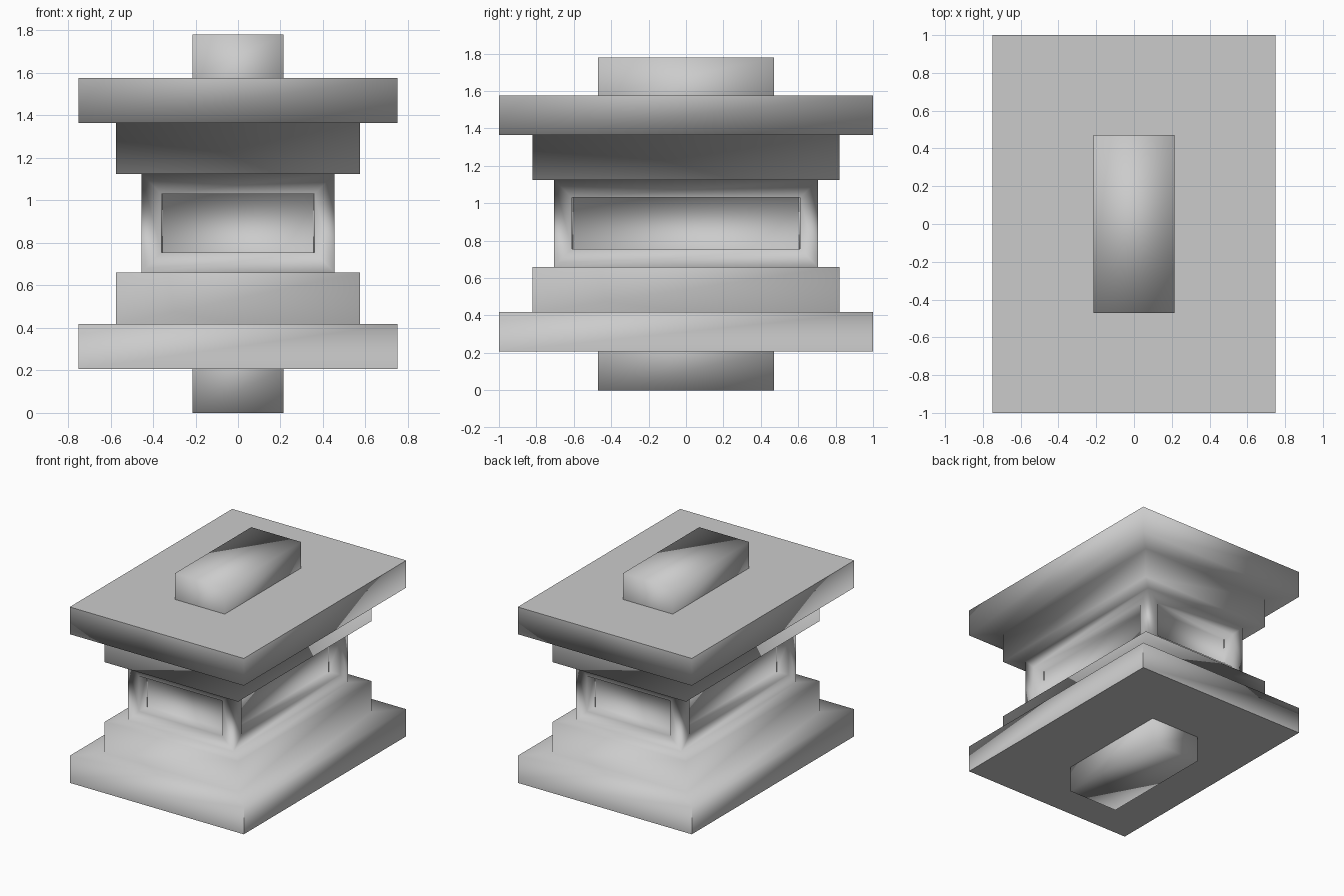
import bpy, bmesh

if "Cube" in bpy.data.objects:
    bpy.data.objects.remove(bpy.data.objects["Cube"])

# Stepped outline: half width, half depth, height
tiers = [
    (0.215, 0.47, 0.0), (0.215, 0.47, 0.207),
    (0.75, 1.0, 0.207), (0.75, 1.0, 0.418),
    (0.575, 0.82, 0.418), (0.575, 0.82, 0.66),
    (0.455, 0.705, 0.66), (0.455, 0.705, 1.125),
    (0.575, 0.82, 1.125), (0.575, 0.82, 1.365),
    (0.75, 1.0, 1.365), (0.75, 1.0, 1.577),
    (0.215, 0.47, 1.577), (0.215, 0.47, 1.78),
]
WAIST = 6          # tier index where the panelled waist begins
INSET, DEPTH = 0.135, 0.10

bm = bmesh.new()
rings = [[bm.verts.new((sx * x, sy * y, z))
          for sx, sy in ((-1, -1), (1, -1), (1, 1), (-1, 1))]
         for x, y, z in tiers]

# Skin the rings and close both tenons
waist_faces = []
for i, (lo, hi) in enumerate(zip(rings, rings[1:])):
    for k in range(4):
        n = (k + 1) % 4
        f = bm.faces.new((lo[k], lo[n], hi[n], hi[k]))
        if i == WAIST:
            waist_faces.append(f)
bm.faces.new(rings[0][::-1])
bm.faces.new(rings[-1])
bm.normal_update()

# Sunken panel on each waist side
for f in waist_faces:
    bmesh.ops.inset_region(bm, faces=[f], thickness=INSET)
    normal = f.normal.copy()
    rim = f.verts[:]
    floor = bmesh.ops.extrude_discrete_faces(bm, faces=[f])["faces"][0]
    bmesh.ops.translate(bm, verts=floor.verts[:], vec=-normal * DEPTH)

bmesh.ops.recalc_face_normals(bm, faces=bm.faces[:])

# Soft shading, with crisp rims and corners on the two slabs
for f in bm.faces:
    f.smooth = True
for r in (1, 2, 11, 12):
    for k in range(4):
        bm.edges.get((rings[r][k], rings[r][(k + 1) % 4])).smooth = False
for k in range(4):
    bm.edges.get((rings[2][k], rings[3][k])).smooth = False

mesh = bpy.data.meshes.new("stepped_pedestal")
bm.to_mesh(mesh)
bm.free()
pedestal = bpy.data.objects.new("stepped_pedestal", mesh)
bpy.context.collection.objects.link(pedestal)
